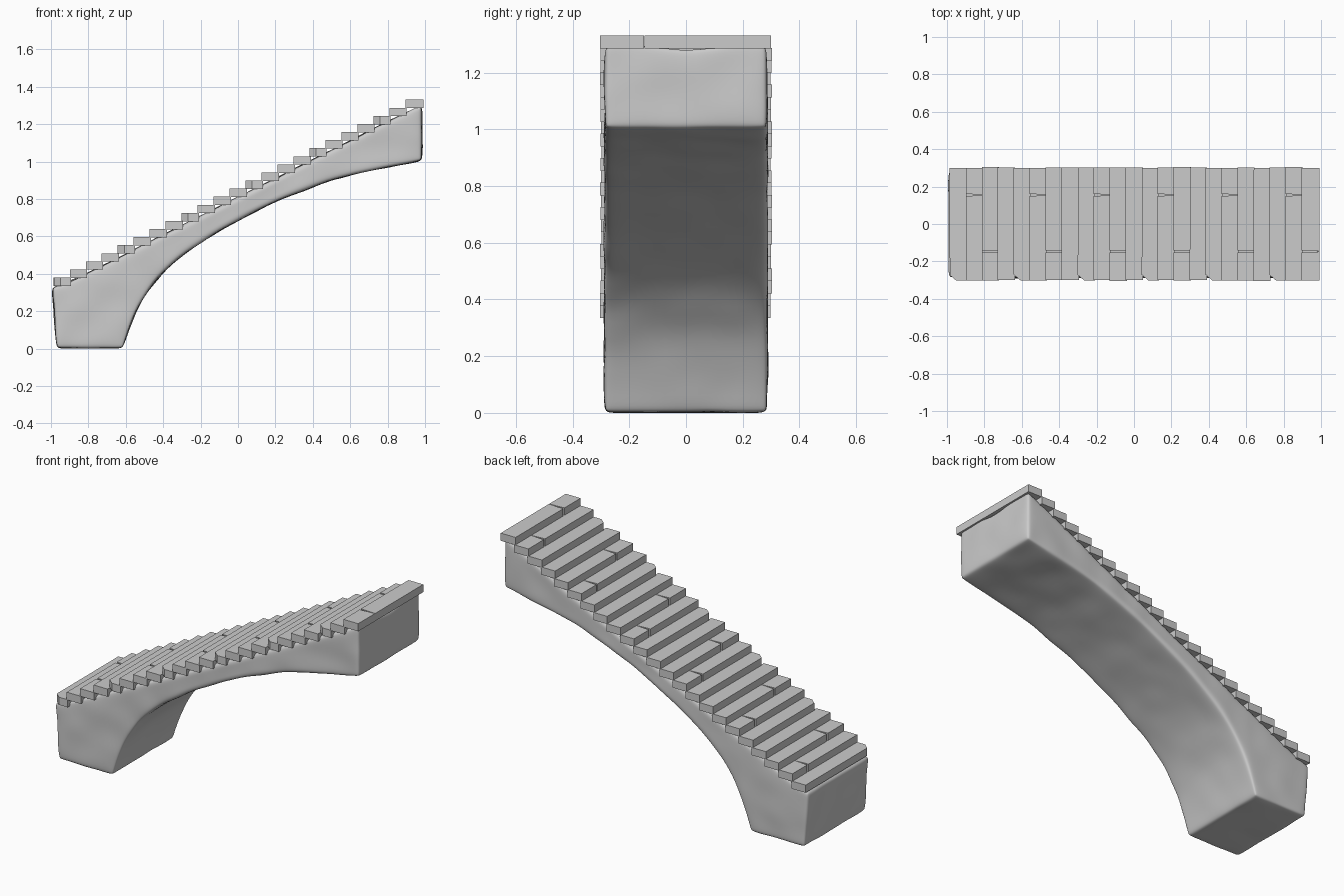
import bpy, bmesh, random
from mathutils import noise, Vector

if "Cube" in bpy.data.objects:
    bpy.data.objects.remove(bpy.data.objects["Cube"])

random.seed(4)
STEPS, RUN, RISE = 23, 0.0855, 0.0432
X0, Z0 = -0.985, 0.335          # lower front corner of the first tread


def make_object(name, bm):
    bmesh.ops.recalc_face_normals(bm, faces=bm.faces)
    me = bpy.data.meshes.new(name)
    bm.to_mesh(me)
    bm.free()
    ob = bpy.data.objects.new(name, me)
    bpy.context.collection.objects.link(ob)
    return ob


def slope(x):
    return Z0 - 0.022 + RISE / RUN * (x - X0)


# Arched stone body: paired lower / upper stations lofted across the width
lower = [(-.97, 0), (-.8, 0), (-.615, 0), (-.568, .15), (-.50, .285), (-.40, .41),
         (-.30, .495), (-.20, .565), (-.10, .627), (0, .683), (.12, .745), (.25, .806),
         (.40, .865), (.55, .915), (.70, .951), (.85, .978), (.985, 1.003)]
upper_x = [-.995, -.87, -.75, -.66, -.57, -.47, -.37, -.27, -.16, -.05, .08, .22,
           .38, .54, .70, .86, .985]
ys = [-.288, -.15, 0, .15, .288]
rows = 4                        # vertical divisions

bm = bmesh.new()
grid = {}
last = len(lower) - 1
for i, (lx, lz) in enumerate(lower):
    ux = upper_x[i]
    for j, y in enumerate(ys):
        uz = slope(ux) + (0.02 if i == 0 else 0)
        if i == last and j == 2:
            uz -= 0.03          # worn dip under the top tread
        for k in range(rows):
            t = k / (rows - 1)
            grid[i, j, k] = bm.verts.new((lx + (ux - lx) * t, y, lz + (uz - lz) * t))


def quads(fn, na, nb):
    for a in range(na):
        for b in range(nb):
            bm.faces.new([grid[fn(a, b)], grid[fn(a + 1, b)],
                          grid[fn(a + 1, b + 1)], grid[fn(a, b + 1)]])


ny, nk = len(ys) - 1, rows - 1
for k in (0, nk):
    quads(lambda a, b: (a, b, k), last, ny)
for j in (0, ny):
    quads(lambda a, b: (a, j, b), last, nk)
for i in (0, last):
    quads(lambda a, b: (i, a, b), ny, nk)
# remove interior points of the lattice
bmesh.ops.delete(bm, geom=[v for v in bm.verts if not v.link_faces], context='VERTS')
body = make_object("arch_body", bm)

bev = body.modifiers.new("round_edges", 'BEVEL')
bev.width, bev.segments = 0.022, 2
bev.limit_method, bev.angle_limit = 'ANGLE', 0.7
sub = body.modifiers.new("smooth", 'SUBSURF')
sub.levels = sub.render_levels = 2

# Bake the modifiers, then add slight hand-hewn unevenness
dg = bpy.context.evaluated_depsgraph_get()
me = bpy.data.meshes.new_from_object(body.evaluated_get(dg))
body.modifiers.clear()
body.data = me
for v in me.vertices:
    v.co += v.normal * 0.005 * noise.noise(Vector(v.co) * 7)
    v.co.z = max(v.co.z, 0)
for p in me.polygons:
    p.use_smooth = True


# Treads: flat planks, some split across, some with a chipped corner
def plank(name, pts, z, h):
    bm = bmesh.new()
    f = bm.faces.new([bm.verts.new((x, y, z)) for x, y in pts])
    up = bmesh.ops.extrude_face_region(bm, geom=[f])
    bmesh.ops.translate(bm, vec=(0, 0, h),
                        verts=[g for g in up["geom"] if isinstance(g, bmesh.types.BMVert)])
    return make_object(name, bm)


def jitter(s=0.003):
    return random.uniform(-s, s)


for i in range(STEPS):
    xa, z = X0 + RUN * i, Z0 + RISE * i
    xb = xa + RUN + 0.006 if i < STEPS - 1 else 0.992
    h = 0.045
    ya, yb = -0.301 + jitter(), 0.301 + jitter()
    name = f"tread_{i + 1:02d}"
    if i % 4 in (1, 2):         # two planks with a tapering joint
        s = 0.155 if i % 4 == 1 else -0.147
        plank(name + "_a", [(xa, ya), (xb, ya), (xb, s - .001), (xa, s - .006)], z, h)
        plank(name + "_b", [(xa, s + .006), (xb, s + .001), (xb, yb), (xa, yb)], z, h)
    elif i % 4 == 0:            # chipped front corner
        plank(name, [(xa, ya + .03), (xa + .035, ya), (xb, ya), (xb, yb),
                     (xa + jitter(), yb)], z, h)
    else:
        plank(name, [(xa, ya), (xb, ya), (xb, yb), (xa + jitter(), yb)], z, h)
